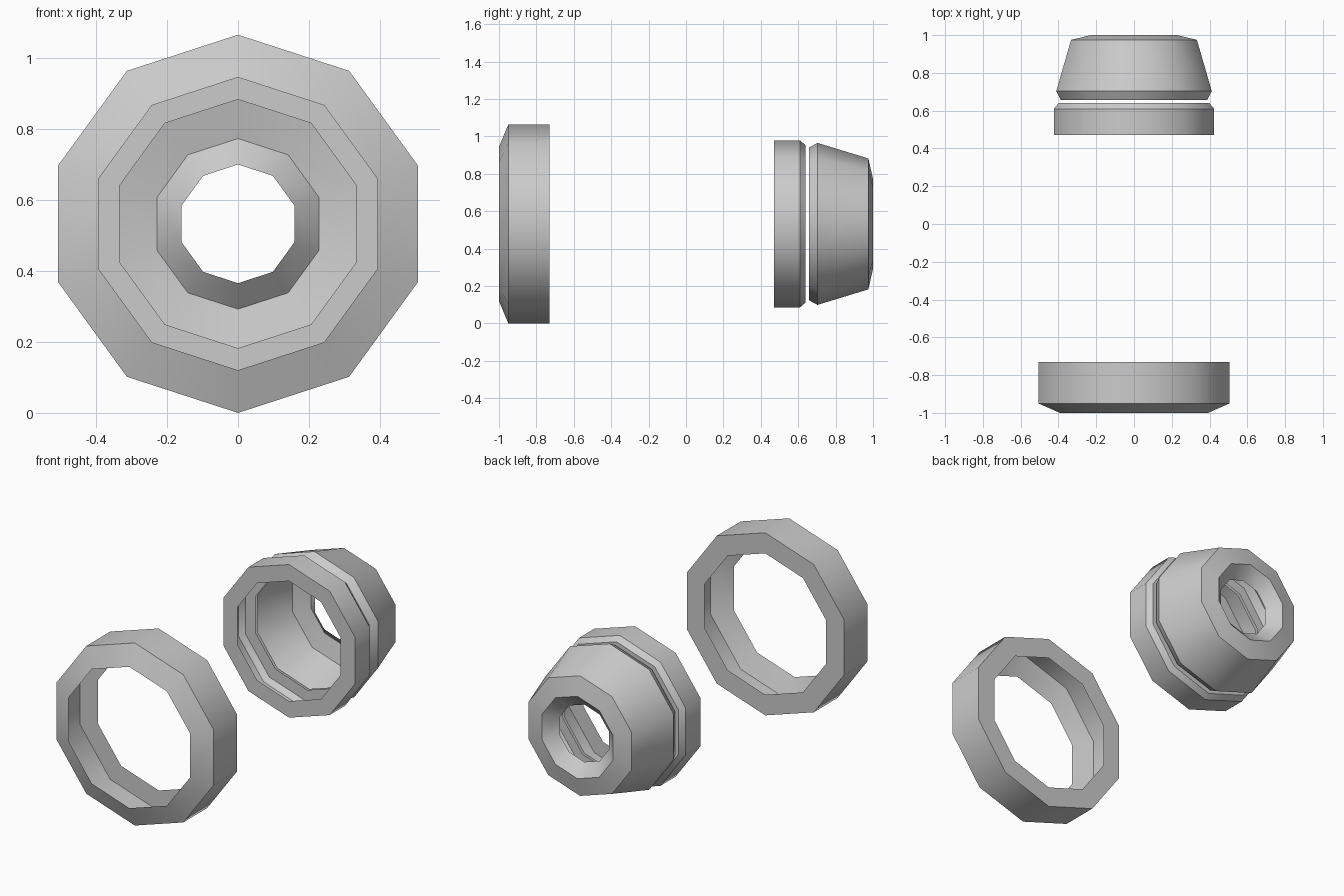
import bpy, bmesh, math

if "Cube" in bpy.data.objects:
    bpy.data.objects.remove(bpy.data.objects["Cube"])

SIDES = 10
CENTRE_Z = 0.532


def lathe(name, profile):
    """Spin (radius, y) points into an open ten-sided shell around the y axis."""
    bm = bmesh.new()
    rings = []
    for r, y in profile:
        ring = []
        for i in range(SIDES):
            a = math.pi / 2 + 2 * math.pi * i / SIDES
            ring.append(bm.verts.new((r * math.cos(a), y, CENTRE_Z + r * math.sin(a))))
        rings.append(ring)
    for a, b in zip(rings, rings[1:]):
        for i in range(SIDES):
            j = (i + 1) % SIDES
            bm.faces.new((a[i], b[i], b[j], a[j]))
    mesh = bpy.data.meshes.new(name)
    bm.to_mesh(mesh)
    bm.free()
    obj = bpy.data.objects.new(name, mesh)
    bpy.context.collection.objects.link(obj)
    bpy.ops.object.select_all(action='DESELECT')
    obj.select_set(True)
    bpy.context.view_layer.objects.active = obj
    bpy.ops.object.shade_smooth_by_angle(angle=math.radians(38))
    return obj


# Large front ring: bevelled front, outer band, flat back
lathe("front_ring", [(0.412, -1.0), (0.532, -0.95), (0.532, -0.73), (0.412, -0.73)])

# Collar: flat front, outer band, small bevel, flat back
lathe("collar", [(0.35, 0.47), (0.446, 0.47), (0.446, 0.61), (0.42, 0.64), (0.35, 0.64)])

# Tapered nozzle with an inward-turned lip at the back opening
lathe("nozzle", [(0.35, 0.657), (0.408, 0.657), (0.433, 0.703), (0.35, 0.975),
                 (0.24, 1.0), (0.167, 0.935)])
